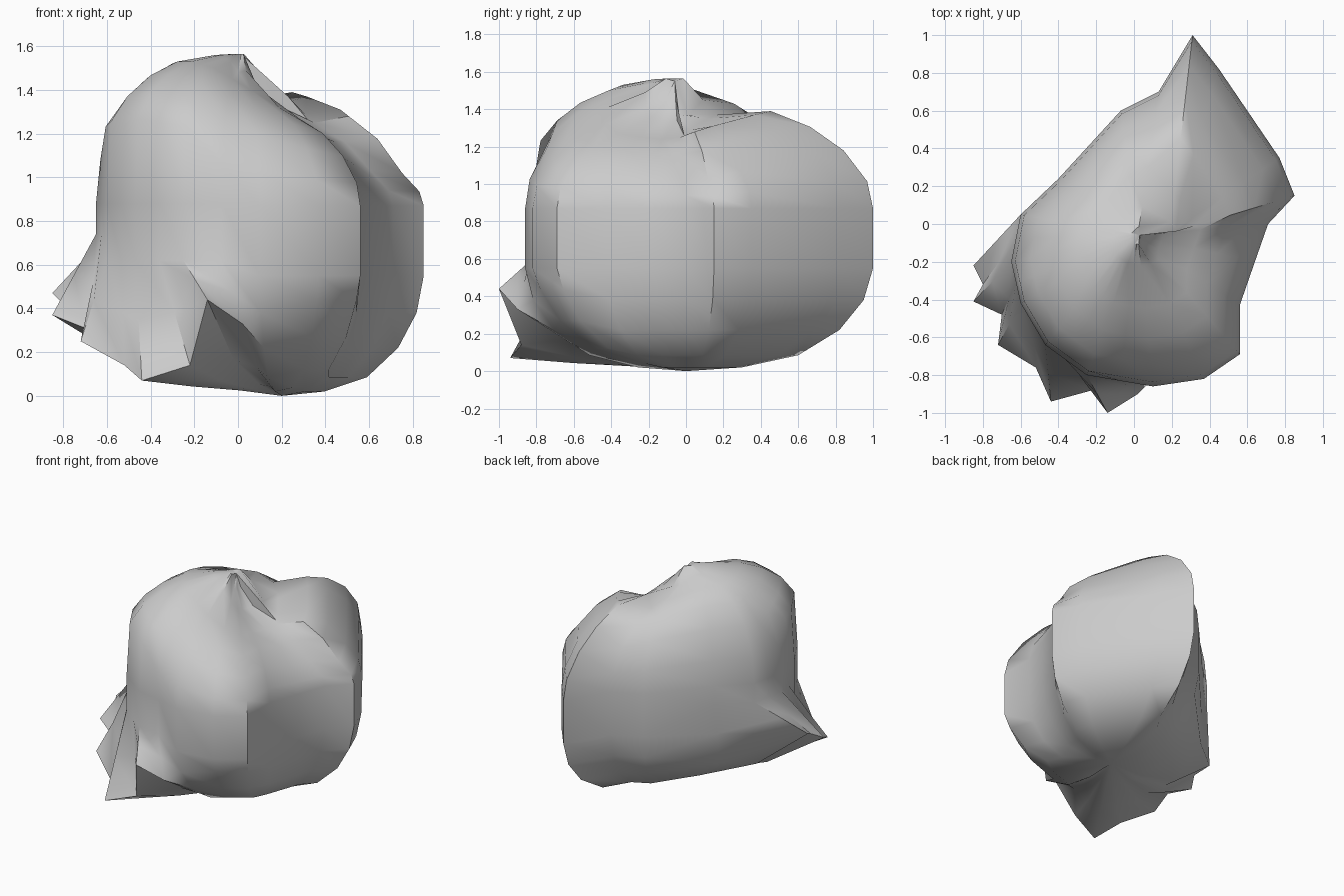
import bpy, bmesh
from mathutils import Vector

if "Cube" in bpy.data.objects:
    bpy.data.objects.remove(bpy.data.objects["Cube"])

# Sack plan outline x, y, then surface height at the shoulder and half way in
outline = [
    (0.31, 1.00, 1.18, 1.39), (0.45, 0.82, 1.17, 1.37), (0.77, 0.35, 1.07, 1.31),
    (0.85, 0.15, 1.02, 1.28), (0.71, 0.00, 1.03, 1.25), (0.64, -0.20, 1.05, 1.24),
    (0.56, -0.43, 1.09, 1.25), (0.56, -0.69, 1.10, 1.27), (0.37, -0.82, 1.13, 1.32),
    (0.10, -0.86, 1.20, 1.40), (-0.25, -0.80, 1.34, 1.50), (-0.47, -0.64, 1.39, 1.53),
    (-0.60, -0.42, 1.37, 1.53), (-0.65, -0.20, 1.31, 1.52), (-0.60, 0.05, 1.28, 1.50),
    (-0.40, 0.24, 1.27, 1.49), (-0.07, 0.60, 1.22, 1.43), (0.13, 0.70, 1.16, 1.36),
]
# Ruffled rim of the gathered mouth at the lower front left corner
rim = [
    (0.02, -0.90, 0.33), (-0.14, -1.00, 0.44), (-0.22, -0.88, 0.14), (-0.44, -0.94, 0.07),
    (-0.52, -0.76, 0.14), (-0.72, -0.64, 0.25), (-0.70, -0.48, 0.31), (-0.85, -0.41, 0.37),
    (-0.80, -0.32, 0.42), (-0.85, -0.22, 0.47),
]
HUB = Vector((0.2, 0.0, 0.0))
KNOT = Vector((0.02, -0.06, 0.0))
DIP = Vector((0.19, -0.05, 0.0))


def lerp(a, b, t):
    return a + (b - a) * t


def lift(p, z):
    return Vector((p.x, p.y, z))


def column(x, y, h1, h2, back_lobe, corner, edge):
    """One strip of cloth from the base, up the wall and in to the knot."""
    p = Vector((x, y, 0))
    if edge:
        # under the mouth, round its rim and back on to the wall
        e = Vector(edge)
        pts = []
        for s in (0.3, 0.65):
            q = lerp(HUB, e, s)
            pts.append(lift(q, 0.02 + e.z * s * s * 0.8))
        wall = lift(p, 0.74 if y > -0.35 else 0.62)
        pts += [e, lerp(e, wall, 0.5), wall, lift(p, 0.88)]
    else:
        up = 0.06 if corner else 0.0
        pts = [lift(lerp(HUB, p, s), z + up * s) for s, z in (
            (0.3, 0.02), (0.6, 0.085), (0.82, 0.22), (0.95, 0.38))]
        pts += [lift(p, 0.55), lift(p, 0.87)]
    centre = DIP if back_lobe else KNOT
    if back_lobe:
        inner, tip = h2 - 0.02, 1.37
    else:
        inner = h2 + (0.03 if x < 0 else 0.09)
        tip = 1.565 if x < 0.2 else 1.46
    square = 0.5 if h1 < 1.33 else 0.78
    for s, z in ((0.97, lerp(0.85, h1, square)), (0.85, h1), (0.68, lerp(h1, h2, 0.6)),
                 (0.48, h2), (0.2, inner), (0.06, tip)):
        pts.append(lift(lerp(centre, p, s), z))
    return pts


# Strips round the sack, doubled where the mouth is ruffled
columns = []
for i, row in enumerate(outline):
    if 10 <= i <= 14:
        half = [(a + b) / 2 for a, b in zip(outline[i - 1], row)]
        k = 2 * (i - 10)
        columns.append(column(*half, False, False, rim[k]))
        columns.append(column(*row, False, False, rim[k + 1]))
    elif i == 15:
        columns.append(column(*row, False, False, (-0.42, 0.2, 0.3)))
    else:
        columns.append(column(*row, i <= 3, i in (7, 8), None))

# Skin the strips into one closed sack
bm = bmesh.new()
grid = [[bm.verts.new(p) for p in col] for col in columns]
bottom = bm.verts.new(HUB)
knot = bm.verts.new((0.03, -0.06, 1.55))
for a, b in zip(grid, grid[1:] + grid[:1]):
    for k in range(len(a) - 1):
        bm.faces.new((a[k], b[k], b[k + 1], a[k + 1]))
    bm.faces.new((bottom, b[0], a[0]))
    bm.faces.new((knot, a[-1], b[-1]))
bmesh.ops.recalc_face_normals(bm, faces=bm.faces)
mesh = bpy.data.meshes.new("tied_sack")
bm.to_mesh(mesh)
bm.free()
sack = bpy.data.objects.new("tied_sack", mesh)
bpy.context.collection.objects.link(sack)
bpy.context.view_layer.objects.active = sack
sack.select_set(True)
bpy.ops.object.shade_smooth_by_angle(angle=0.9)
